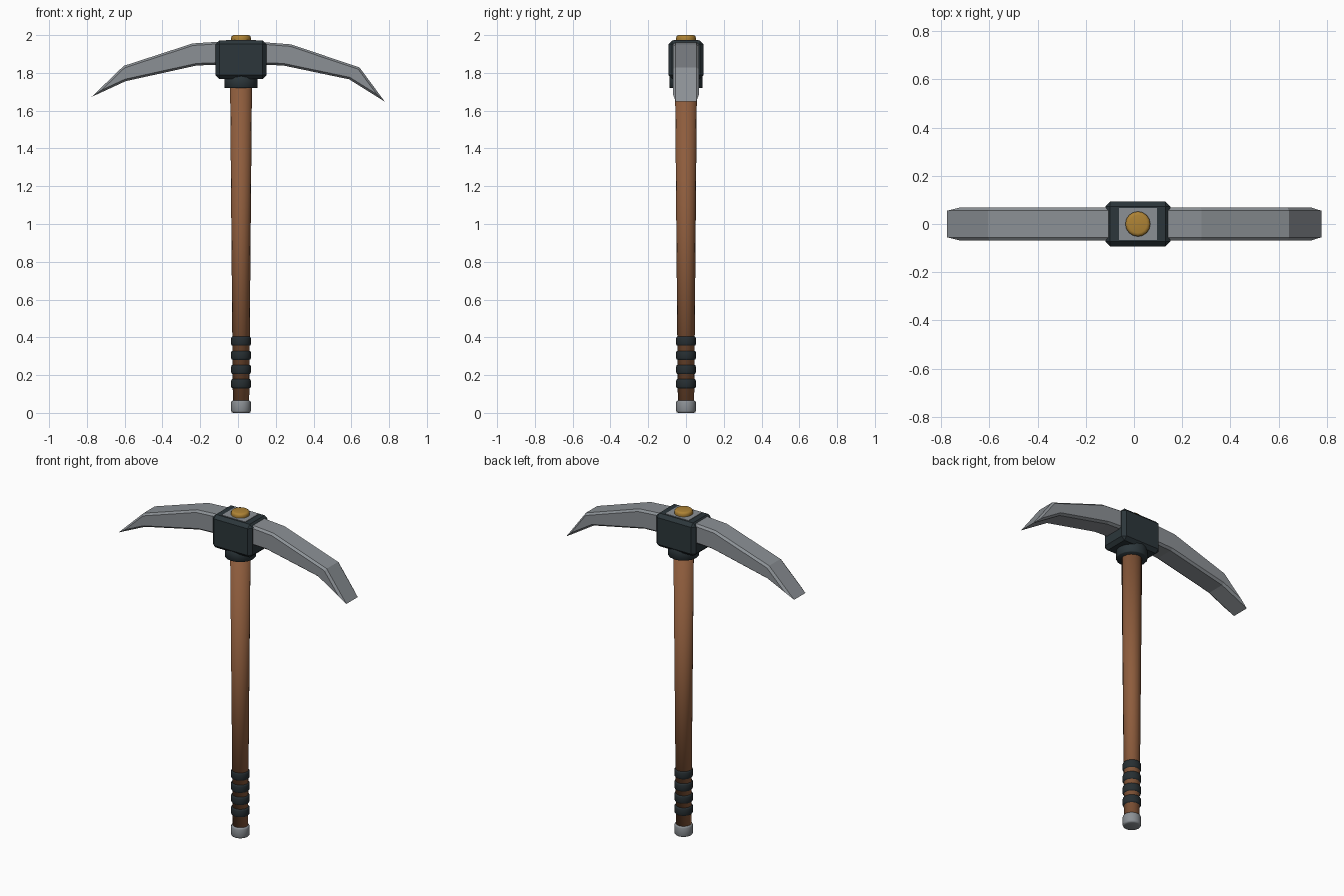
import bpy, bmesh

if "Cube" in bpy.data.objects:
    bpy.data.objects.remove(bpy.data.objects["Cube"])

CX = 0.016  # shaft axis


def material(name, rgb):
    m = bpy.data.materials.new(name)
    m.diffuse_color = (*rgb, 1)
    m.use_nodes = True
    m.node_tree.nodes["Principled BSDF"].inputs["Base Color"].default_value = m.diffuse_color
    return m


WOOD = material("wood", (0.27, 0.108, 0.046))
STEEL = material("steel", (0.26, 0.28, 0.30))
DARK = material("dark_iron", (0.025, 0.037, 0.043))
GRIP = material("grip", (0.020, 0.028, 0.032))
BRASS = material("brass", (0.42, 0.225, 0.035))


def finish(name, bm, mat=None, bevel=0.0, segments=1, smooth=False):
    bmesh.ops.recalc_face_normals(bm, faces=bm.faces)
    me = bpy.data.meshes.new(name)
    bm.to_mesh(me)
    bm.free()
    for p in me.polygons:
        p.use_smooth = smooth
    if mat:
        me.materials.append(mat)
    ob = bpy.data.objects.new(name, me)
    bpy.context.collection.objects.link(ob)
    if bevel:
        b = ob.modifiers.new("bevel", 'BEVEL')
        b.width = bevel
        b.segments = segments
        b.limit_method = 'ANGLE'
        b.angle_limit = 0.7
    return ob


def rod(name, z0, z1, r0, r1, mat=None, bevel=0.0, segments=1, sides=16):
    bm = bmesh.new()
    bmesh.ops.create_cone(bm, cap_ends=True, segments=sides,
                          radius1=r0, radius2=r1, depth=z1 - z0)
    bmesh.ops.translate(bm, verts=bm.verts, vec=(CX, 0, (z0 + z1) / 2))
    return finish(name, bm, mat, bevel, segments, smooth=True)


def box(name, size, z, mat, bevel):
    bm = bmesh.new()
    bmesh.ops.create_cube(bm, size=1)
    bmesh.ops.scale(bm, verts=bm.verts, vec=size)
    bmesh.ops.translate(bm, verts=bm.verts, vec=(CX, 0, z))
    return finish(name, bm, mat, bevel)


# Wooden shaft, end cap and grip rings
rod("shaft", 0.03, 1.75, 0.043, 0.058, WOOD)
rod("end_cap", 0.0, 0.066, 0.052, 0.052, STEEL, 0.01, 2)
for i in range(4):
    z = 0.13 + 0.075 * i
    rod(f"grip_ring_{i + 1}", z, z + 0.05, 0.052, 0.052, GRIP, 0.009, 2)

# Curved double blade: extruded side profile
profile = [(-0.775, 1.673), (-0.605, 1.837), (-0.24, 1.956), (-0.1, 1.965),
           (0.125, 1.963), (0.28, 1.951), (0.643, 1.829), (0.777, 1.648),
           (0.588, 1.766), (0.24, 1.839), (0.0125, 1.848), (-0.22, 1.839),
           (-0.595, 1.756)]
W = 0.069   # half thickness
C = 0.014   # edge chamfer
bm = bmesh.new()
face = bm.faces.new([bm.verts.new((x, -W + C, z)) for x, z in profile])
ext = bmesh.ops.extrude_face_region(bm, geom=[face], use_keep_orig=True)
far = [g for g in ext["geom"] if isinstance(g, bmesh.types.BMFace)
       and len(g.verts) == len(profile)][0]
bmesh.ops.translate(bm, verts=far.verts, vec=(0, 2 * (W - C), 0))
bmesh.ops.recalc_face_normals(bm, faces=bm.faces)
# chamfered flanks
for f in (face, far):
    bmesh.ops.inset_region(bm, faces=[f], thickness=0.011, depth=C,
                           use_even_offset=True)
finish("blade", bm, STEEL)

# Socket block, steel plate in its top, and collar
box("socket_block", (0.27, 0.186, 0.204), 1.87, DARK, 0.02)
box("top_plate", (0.158, 0.132, 0.03), 1.96, STEEL, 0.0)
rod("collar", 1.72, 1.79, 0.088, 0.088, DARK, 0.003)

# Brass cap on top
rod("top_cap", 1.955, 2.0, 0.052, 0.052, BRASS, 0.014, 3)
